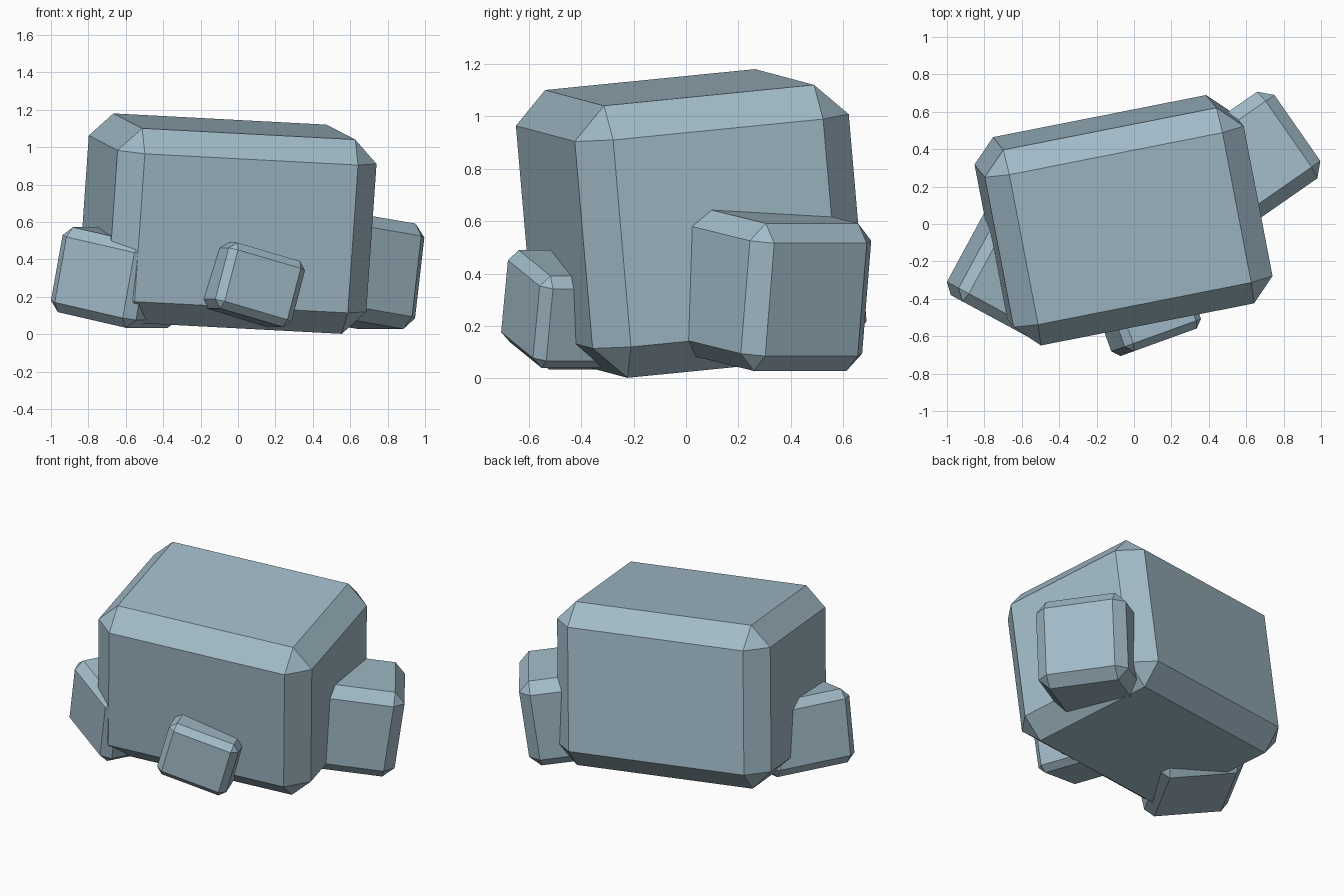
import bpy
import bmesh
from mathutils import Matrix, Vector

if "Cube" in bpy.data.objects:
    bpy.data.objects.remove(bpy.data.objects["Cube"])

stone = bpy.data.materials.new("blue_grey_stone")
stone.diffuse_color = (0.36, 0.50, 0.58, 1)
stone.use_nodes = True
stone.node_tree.nodes["Principled BSDF"].inputs["Base Color"].default_value = stone.diffuse_color


def chamfered_block(name, centre, size, right, back, bevel):
    """Box with single-segment chamfers, turned to the given right/back directions."""
    u = Vector(right).normalized()
    w = u.cross(Vector(back)).normalized()
    v = w.cross(u)
    turn = Matrix((u, v, w)).transposed().to_4x4()

    bm = bmesh.new()
    bmesh.ops.create_cube(bm, size=1)
    bmesh.ops.scale(bm, vec=size, verts=bm.verts)
    bmesh.ops.bevel(bm, geom=bm.edges[:], offset=bevel, offset_type='OFFSET',
                    segments=1, profile=0.5, affect='EDGES')
    mesh = bpy.data.meshes.new(name)
    bm.to_mesh(mesh)
    bm.free()
    mesh.materials.append(stone)
    obj = bpy.data.objects.new(name, mesh)
    obj.matrix_world = Matrix.Translation(centre) @ turn
    bpy.context.collection.objects.link(obj)
    return obj


# Large central boulder, leaning slightly forward and right
chamfered_block("main_rock", (-0.056, 0.020, 0.591), (1.413, 1.07, 1.045),
                (1.14, 0.225, -0.06), (-0.16, 0.80, 0.08), 0.125)
# Smaller rocks half buried in its sides
chamfered_block("right_rock", (0.617, 0.335, 0.34), (0.57, 0.564, 0.569),
                (0.811, 0.564, -0.139), (-0.571, 0.821, 0), 0.067)
chamfered_block("left_rock", (-0.629, -0.240, 0.303), (0.527, 0.58, 0.463),
                (0.862, -0.4655, -0.199), (0.475, 0.88, 0), 0.053)
chamfered_block("front_rock", (0.064, -0.444, 0.264), (0.45, 0.40, 0.365),
                (0.906, 0.328, -0.267), (-0.34, 0.94, 0), 0.04)
